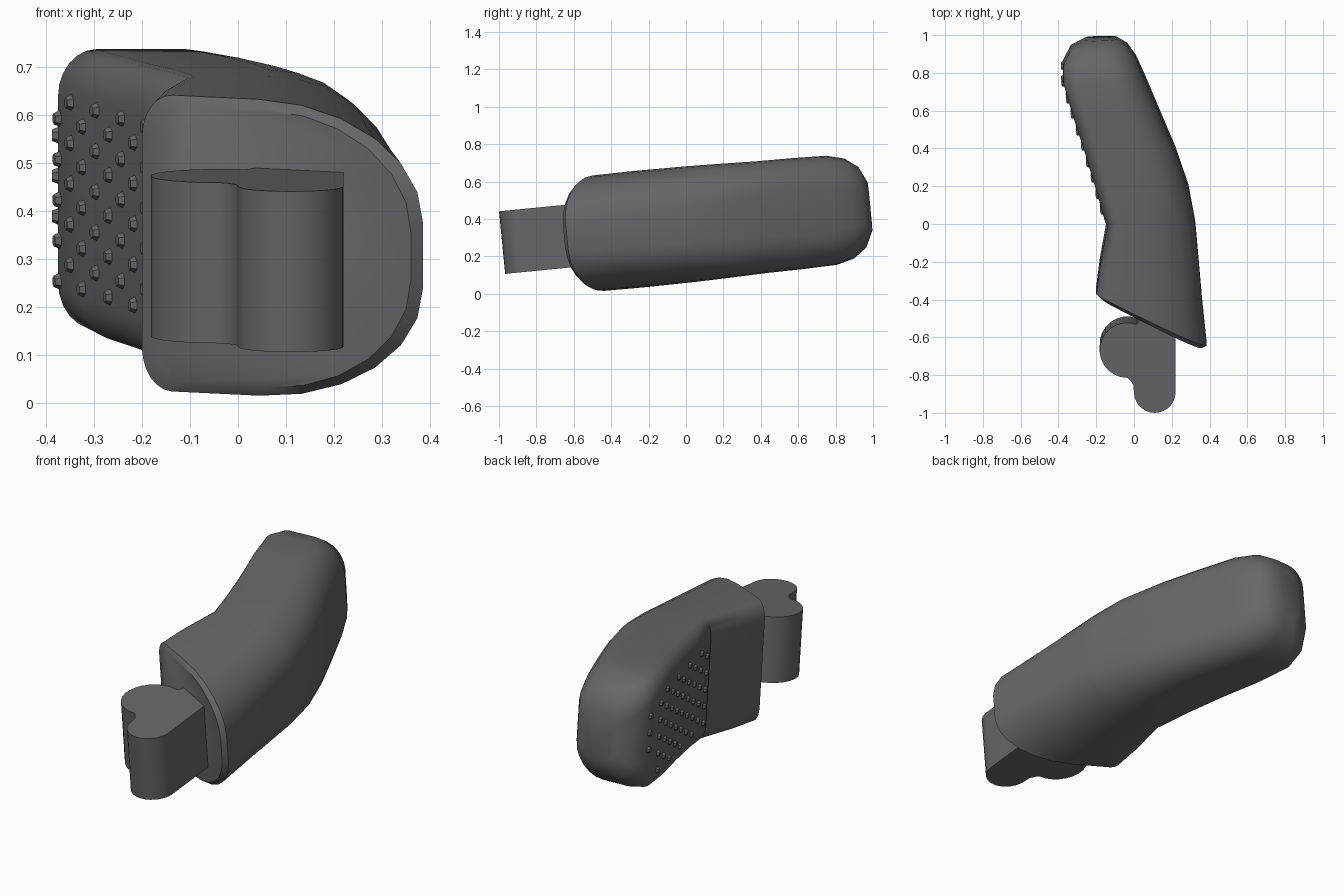
import bpy, bmesh, math
from mathutils import Vector, Matrix

cube = bpy.data.objects.get("Cube")
if cube:
    bpy.data.objects.remove(cube)

# One dark grey material
grey = bpy.data.materials.new("dark_grey")
grey.use_nodes = True
colour = (0.135, 0.135, 0.145, 1)
grey.diffuse_color = colour
bsdf = next(n for n in grey.node_tree.nodes if n.type == 'BSDF_PRINCIPLED')
bsdf.inputs["Base Color"].default_value = colour
bsdf.inputs["Roughness"].default_value = 0.6

# The whole model leans back slightly about the x axis
TILT = Matrix.Translation((0, 0, 0.37)) @ Matrix.Rotation(math.radians(5.6), 4, 'X')


def finish(bm, name, angle):
    bmesh.ops.recalc_face_normals(bm, faces=bm.faces)
    bm.transform(TILT)
    mesh = bpy.data.meshes.new(name)
    bm.to_mesh(mesh)
    bm.free()
    mesh.materials.append(grey)
    ob = bpy.data.objects.new(name, mesh)
    bpy.context.collection.objects.link(ob)
    bpy.ops.object.select_all(action='DESELECT')
    ob.select_set(True)
    bpy.context.view_layer.objects.active = ob
    bpy.ops.object.shade_smooth_by_angle(angle=math.radians(angle))
    return ob


def section(left, right, h, lx, lz, rx, rz, steps=6):
    """Rounded section between two plan points, with its own corner radii per side."""
    a, b = Vector((*left, 0)), Vector((*right, 0))
    along = (b - a).normalized()
    width = (b - a).length
    corners = [(width - rx, h - rz, rx, rz, 0), (lx, h - lz, lx, lz, 90),
               (lx, lz - h, lx, lz, 180), (width - rx, rz - h, rx, rz, 270)]
    points = []
    for cx, cz, ex, ez, start in corners:
        for i in range(steps + 1):
            t = math.radians(start + 90 * i / steps)
            points.append(a + along * (cx + ex * math.cos(t))
                          + Vector((0, 0, cz + ez * math.sin(t))))
    return points


# Fingertip body: left point, right point, half height, left and right corner radii
stations = [
    ((-0.17, -0.38), (0.36, -0.655), 0.29, 0.07, 0.09, 0.34, 0.24),
    ((-0.20, -0.35), (0.385, -0.64), 0.31, 0.07, 0.09, 0.38, 0.24),
    ((-0.18, -0.20), (0.36, -0.40), 0.312, 0.06, 0.08, 0.34, 0.23),
    ((-0.14, 0.02), (0.325, 0.0), 0.31, 0.05, 0.07, 0.27, 0.21),
    ((-0.152, 0.03), (0.32, 0.03), 0.31, 0.06, 0.08, 0.26, 0.21),
    ((-0.20, 0.20), (0.288, 0.20), 0.306, 0.07, 0.09, 0.22, 0.20),
    ((-0.26, 0.40), (0.22, 0.40), 0.30, 0.07, 0.09, 0.19, 0.19),
    ((-0.325, 0.60), (0.135, 0.60), 0.298, 0.07, 0.09, 0.18, 0.18),
    ((-0.375, 0.77), (0.055, 0.79), 0.293, 0.08, 0.10, 0.17, 0.18),
    ((-0.375, 0.86), (0.01, 0.89), 0.268, 0.09, 0.11, 0.16, 0.17),
    ((-0.335, 0.94), (-0.035, 0.955), 0.215, 0.09, 0.10, 0.13, 0.13),
    ((-0.26, 0.985), (-0.09, 0.99), 0.13, 0.06, 0.06, 0.07, 0.07),
]
bm = bmesh.new()
rings = [[bm.verts.new(p) for p in section(*s)] for s in stations]
for r0, r1 in zip(rings, rings[1:]):
    for i in range(len(r0)):
        j = (i + 1) % len(r0)
        bm.faces.new((r0[i], r0[j], r1[j], r1[i]))
bm.faces.new(rings[0])
bm.faces.new(rings[-1])
finish(bm, "fingertip_body", 45)


# Mounting lug: two joined round posts as one extruded outline
def arc(cx, cy, r, start, end, n=14):
    return [(cx + r * math.cos(math.radians(start + (end - start) * i / n)),
             cy + r * math.sin(math.radians(start + (end - start) * i / n)))
            for i in range(n + 1)]


outline = (arc(0.11, -0.878, 0.11, 360, 180)
           + [(-0.004, -0.84), (-0.02, -0.815)]
           + arc(-0.035, -0.655, 0.147, 270, 70)
           + [(0.06, -0.45), (0.22, -0.53)])
bm = bmesh.new()
base = bm.faces.new([bm.verts.new((x, y, -0.168)) for x, y in outline])
top = bmesh.ops.extrude_face_region(bm, geom=[base])
bmesh.ops.translate(bm, vec=(0, 0, 0.336),
                    verts=[v for v in top["geom"] if isinstance(v, bmesh.types.BMVert)])
finish(bm, "mounting_lug", 35)

# Grip bumps: staggered columns of small studs along the left-hand plan line of the pad
pad = [Vector((*s[0], 0)) for s in stations[4:11]]


def on_pad(y):
    for a, b in zip(pad, pad[1:]):
        if a.y <= y <= b.y:
            d = (b - a).normalized()
            return a.lerp(b, (y - a.y) / (b.y - a.y)), Vector((-d.y, d.x, 0))


bm = bmesh.new()
columns = 10
for c in range(columns):
    y = 0.08 + 0.085 * c
    point, normal = on_pad(y)
    turn = normal.to_track_quat('Z', 'Y').to_matrix().to_4x4()
    reach = 0.19 if y < 0.8 else 0.13
    for r in range(-2, 3):
        z = 0.085 * r + (0.021 if c % 2 else -0.021)
        if abs(z) <= reach + 0.005:
            place = Matrix.Translation(point + Vector((0, 0, z))) @ turn
            bmesh.ops.create_cone(bm, cap_ends=True, segments=6, radius1=0.022,
                                  radius2=0.012, depth=0.024, matrix=place)
finish(bm, "grip_bumps", 30)
